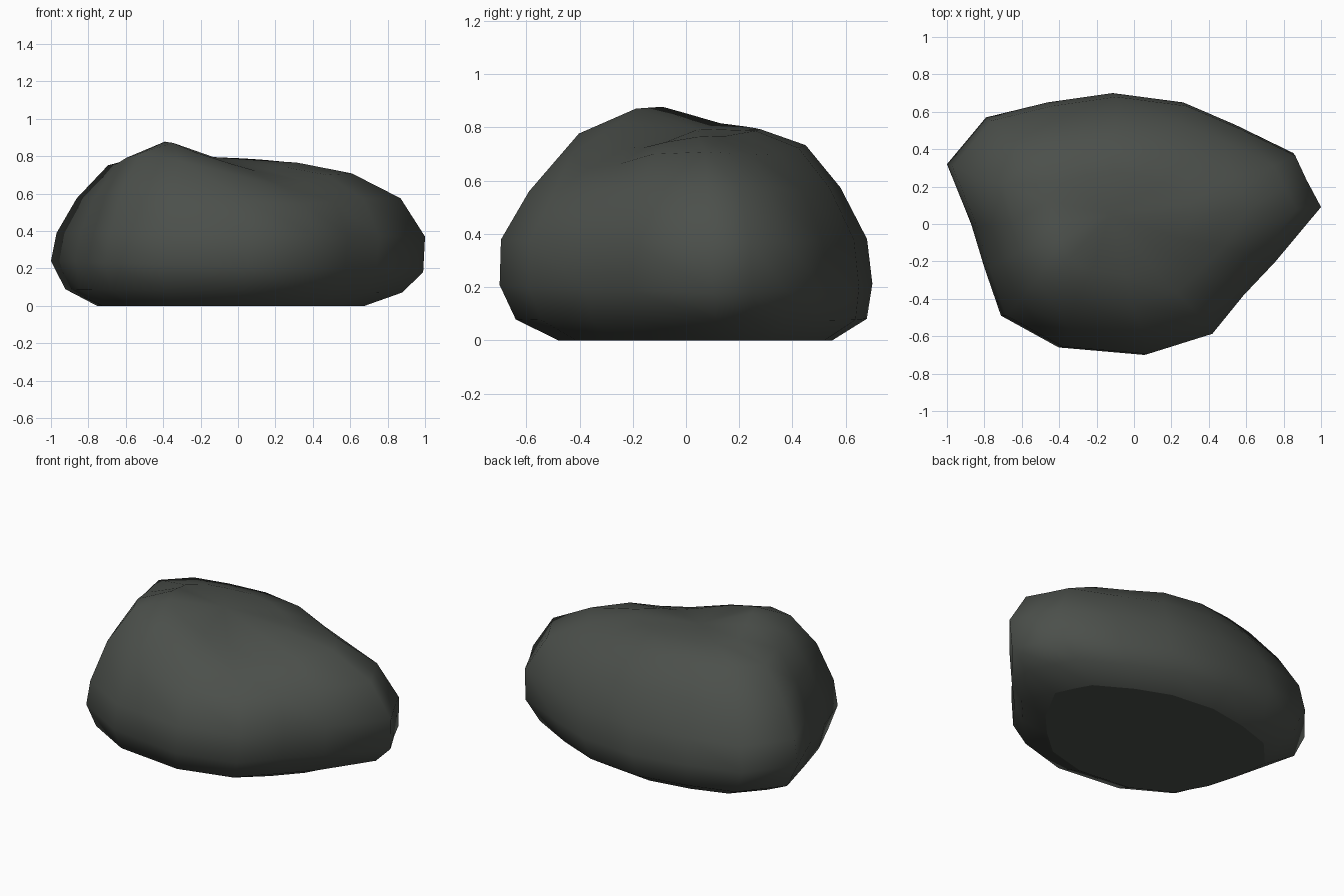
import bpy, bmesh, math
from mathutils import Vector

cube = bpy.data.objects.get("Cube")
if cube:
    bpy.data.objects.remove(cube, do_unlink=True)

# Dark grey-green stone
stone = bpy.data.materials.new("dark_stone")
stone.use_nodes = True
colour = (0.071, 0.079, 0.07, 1)
stone.diffuse_color = colour
bsdf = stone.node_tree.nodes["Principled BSDF"]
bsdf.inputs["Base Color"].default_value = colour
bsdf.inputs["Roughness"].default_value = 0.9

# Widest plan outline of the boulder
OUTLINE = [(-1, .32), (-.79, .57), (-.46, .65), (-.11, .7), (.27, .65), (.55, .53),
           (.86, .38), (.92, .25), (1, .1), (.75, -.2), (.58, -.38), (.41, -.59),
           (.06, -.7), (-.4, -.66), (-.71, -.49), (-.8, -.23), (-.87, 0)]

# Rings: height, left/right limits, front/back limits, roundness, tilt along x
RINGS = [(0, -.78, .68, -.48, .55, .4, 0),
         (.08, -.94, .88, -.64, .68, .2, -.01),
         (.21, -1, .99, -.7, .7, 0, -.03),
         (.38, -.97, 1, -.695, .68, 0, -.01),
         (.575, -.87, .87, -.59, .58, .1, 0),
         (.73, -.71, .61, -.43, .45, .25, -.03),
         (.79, -.46, .32, -.27, .28, .2, -.03)]

# Swells and hollows on the upper rings: x, y, height, radius
LUMPS = [(-.4, -.1, .06, .18),    # summit
         (-.5, -.36, .065, .25),  # front shoulder
         (.2, -.3, -.085, .25),   # front hollow
         (.4, .28, -.025, .2)]    # back dip


def ring_point(p, ring):
    z, x0, x1, y0, y1, roundness, tilt = ring
    a = math.atan2(p[1] / .7, p[0])
    q = Vector(p).lerp(Vector((math.cos(a), .7 * math.sin(a))), roundness)
    x = (x0 + x1) / 2 + q.x * (x1 - x0) / 2
    y = (y0 + y1) / 2 + q.y / .7 * (y1 - y0) / 2
    if z > .5:
        for lx, ly, height, radius in LUMPS:
            z += height * math.exp(-((x - lx) ** 2 + (y - ly) ** 2) / radius ** 2)
    return x, y, z + tilt * x


bm = bmesh.new()
loops = [[bm.verts.new(ring_point(p, r)) for p in OUTLINE] for r in RINGS]
n = len(OUTLINE)

# Side bands
for low, high in zip(loops, loops[1:]):
    for i in range(n):
        j = (i + 1) % n
        bm.faces.new((low[i], low[j], high[j], high[i]))

# Crown and flat underside
crown = bm.verts.new((-.13, .05, .795))
for i in range(n):
    bm.faces.new((loops[-1][i], loops[-1][(i + 1) % n], crown))
base = bm.faces.new(loops[0])
bmesh.ops.recalc_face_normals(bm, faces=bm.faces)
for f in bm.faces:
    f.smooth = f is not base
for e in base.edges:
    e.smooth = False

mesh = bpy.data.meshes.new("boulder")
bm.to_mesh(mesh)
bm.free()
mesh.materials.append(stone)
boulder = bpy.data.objects.new("boulder", mesh)
bpy.context.collection.objects.link(boulder)
